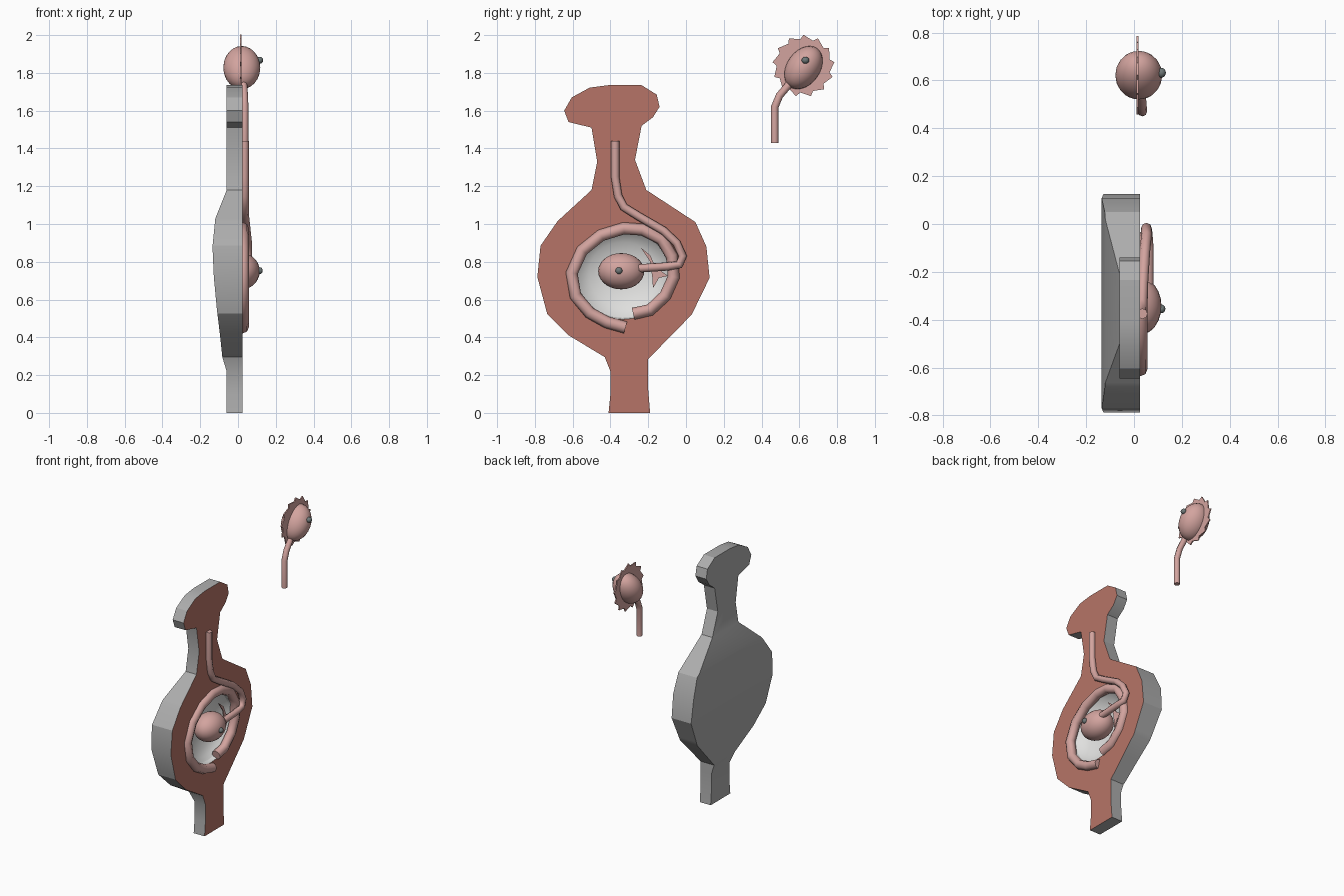
import bpy, bmesh, math
from mathutils import Vector

if "Cube" in bpy.data.objects:
    bpy.data.objects.remove(bpy.data.objects["Cube"])


def material(name, rgb):
    m = bpy.data.materials.new(name)
    m.diffuse_color = (*rgb, 1)
    m.use_nodes = True
    m.node_tree.nodes["Principled BSDF"].inputs["Base Color"].default_value = m.diffuse_color
    return m


GREY = material("grey shell", (0.42, 0.42, 0.42))
BRICK = material("brick red", (0.47, 0.175, 0.135))
WHITE = material("off white", (0.74, 0.74, 0.73))
PINK = material("pale pink", (0.65, 0.37, 0.345))
DARK = material("dark grey", (0.16, 0.19, 0.19))
FRONT = 0.025


def mesh_object(name, bm, mats):
    me = bpy.data.meshes.new(name)
    bmesh.ops.recalc_face_normals(bm, faces=bm.faces[:])
    bm.to_mesh(me)
    bm.free()
    ob = bpy.data.objects.new(name, me)
    bpy.context.collection.objects.link(ob)
    for m in mats:
        me.materials.append(m)
    return ob


def slab(bm, outline, x_front, x_back):
    """Extrude a (y, z) outline along x."""
    f = bm.faces.new([bm.verts.new((x_front, y, z)) for y, z in outline])
    ext = bmesh.ops.extrude_face_region(bm, geom=[f], use_keep_orig=True)
    for v in ext["geom"]:
        if isinstance(v, bmesh.types.BMVert):
            v.co.x = x_back
    return f


# Body: flat front, back depth that follows the height
OUTLINE = [(-.41, 0), (-.19, 0), (-.2, .12), (-.2, .285), (.03, .52), (.125, .715),
           (.108, .88), (.05, 1.01), (-.21, 1.18), (-.27, 1.34), (-.235, 1.52),
           (-.175, 1.565), (-.14, 1.62), (-.155, 1.685), (-.235, 1.735), (-.41, 1.735),
           (-.51, 1.722), (-.605, 1.67), (-.645, 1.6), (-.622, 1.54), (-.5, 1.51),
           (-.47, 1.33), (-.5, 1.18), (-.68, 1.015), (-.77, .885), (-.787, .72),
           (-.735, .525), (-.62, .41), (-.43, .295), (-.4, .22), (-.4, .1)]
BACK = [(0, -.06), (.22, -.06), (.295, -.083), (.41, -.095), (.55, -.112), (.72, -.128),
        (.88, -.135), (1.03, -.12), (1.18, -.06), (2, -.06)]


def back_depth(z):
    for (z0, x0), (z1, x1) in zip(BACK, BACK[1:]):
        if z <= z1:
            return x0 + (x1 - x0) * (z - z0) / (z1 - z0)
    return BACK[-1][1]


bm = bmesh.new()
slab(bm, OUTLINE, FRONT, -.06)
for z, _ in BACK[1:-1]:
    bmesh.ops.bisect_plane(bm, geom=bm.verts[:] + bm.edges[:] + bm.faces[:], dist=1e-4,
                           plane_co=(0, 0, z), plane_no=(0, 0, 1))
for v in bm.verts:
    if v.co.x < 0:
        v.co.x = back_depth(v.co.z)

# Open the front, then fill it around a round bowl
front = [f for f in bm.faces if all(abs(v.co.x - FRONT) < 1e-4 for v in f.verts)]
bmesh.ops.delete(bm, geom=front, context="FACES")
rim_edges = [e for e in bm.edges if e.is_boundary]
N, STEPS = 32, 6
rings = []
for s in range(STEPS):
    a = s / STEPS * math.pi / 2
    rings.append([bm.verts.new((FRONT - .11 * math.sin(a),
                                -.335 + .255 * math.cos(a) * math.cos(t),
                                .735 + .24 * math.cos(a) * math.sin(t)))
                  for t in (2 * math.pi * i / N for i in range(N))])
rim_edges += [bm.edges.new((rings[0][i], rings[0][(i + 1) % N])) for i in range(N)]
fill = bmesh.ops.triangle_fill(bm, use_beauty=True, edges=rim_edges, normal=(1, 0, 0))
for g in fill["geom"]:
    if isinstance(g, bmesh.types.BMFace):
        g.material_index = 1
bowl = []
for r0, r1 in zip(rings, rings[1:]):
    for i in range(N):
        j = (i + 1) % N
        bowl.append(bm.faces.new((r0[i], r0[j], r1[j], r1[i])))
bowl.append(bm.faces.new(rings[-1]))
for f in bowl:
    f.material_index = 2
    f.smooth = True
body = mesh_object("body", bm, [GREY, BRICK, WHITE])
rim = set(tuple(sorted(e.vertices)) for e in body.data.edges)
bpy.context.view_layer.objects.active = body
body.select_set(True)
bpy.ops.object.shade_smooth_by_angle(angle=math.radians(25))
body.select_set(False)


def tube(name, pts, radius):
    cu = bpy.data.curves.new(name, "CURVE")
    cu.dimensions = "3D"
    cu.bevel_depth = radius
    cu.bevel_resolution = 2
    cu.use_fill_caps = True
    sp = cu.splines.new("POLY")
    sp.points.add(len(pts) - 1)
    for p, co in zip(sp.points, pts):
        p.co = (*co, 1)
    ob = bpy.data.objects.new(name, cu)
    bpy.context.collection.objects.link(ob)
    cu.materials.append(PINK)


# Open ring around the bowl
RING = [(-.28, .525), (-.19, .545), (-.11, .62), (-.065, .72), (-.075, .83), (-.13, .92),
        (-.23, .97), (-.33, .977), (-.45, .94), (-.55, .86), (-.605, .74), (-.585, .62),
        (-.51, .53), (-.42, .48), (-.32, .452)]
tube("ring", [(.025, y, z) for y, z in RING], .032)

# Stalks leading to the two eyes
tube("body_stalk", [(.035, -.375, 1.44), (.035, -.375, 1.25), (.035, -.36, 1.15),
                    (.035, -.33, 1.09), (.037, -.25, 1.04), (.045, -.12, .965),
                    (.052, -.05, .9), (.052, -.017, .83), (.055, -.035, .785),
                    (.06, -.1, .775), (.06, -.25, .765)], .022)
tube("loose_stalk", [(.035, .47, 1.43), (.035, .47, 1.62), (.033, .495, 1.68),
                     (.025, .59, 1.79)], .02)


def ball(name, loc, scale, tilt, mat):
    bpy.ops.mesh.primitive_uv_sphere_add(segments=24, ring_count=14, location=loc,
                                         rotation=(tilt, 0, 0))
    ob = bpy.context.object
    ob.name = name
    ob.scale = scale
    ob.data.materials.append(mat)
    bpy.ops.object.shade_smooth()


# Eyes and pupils
ball("body_eye", (.02, -.343, .75), (.095, .122, .096), 0, PINK)
ball("body_pupil", (.115, -.355, .753), (.016, .018, .018), 0, DARK)
ball("loose_eye", (.02, .622, 1.828), (.098, .125, .088), math.radians(55), PINK)
ball("loose_pupil", (.115, .632, 1.867), (.018, .02, .018), 0, DARK)

# Saw-toothed disc around the loose eye
TEETH = 13
disc = []
for i in range(TEETH):
    a = math.pi / 2 + 2 * math.pi * i / TEETH
    for r, da in ((.165, 0), (.142, .12)):
        disc.append((.622 + r * math.cos(a + da), 1.837 + r * math.sin(a + da)))
bm = bmesh.new()
slab(bm, disc, .019, .011)
mesh_object("toothed_disc", bm, [PINK])

# Jagged sliver beside the body eye
SLIVER = [(-.24, .875), (-.19, .835), (-.16, .77), (-.095, .725), (-.143, .715),
          (-.175, .66), (-.178, .715), (-.19, .8)]
bm = bmesh.new()
slab(bm, SLIVER, .019, .011)
mesh_object("jagged_sliver", bm, [PINK])
